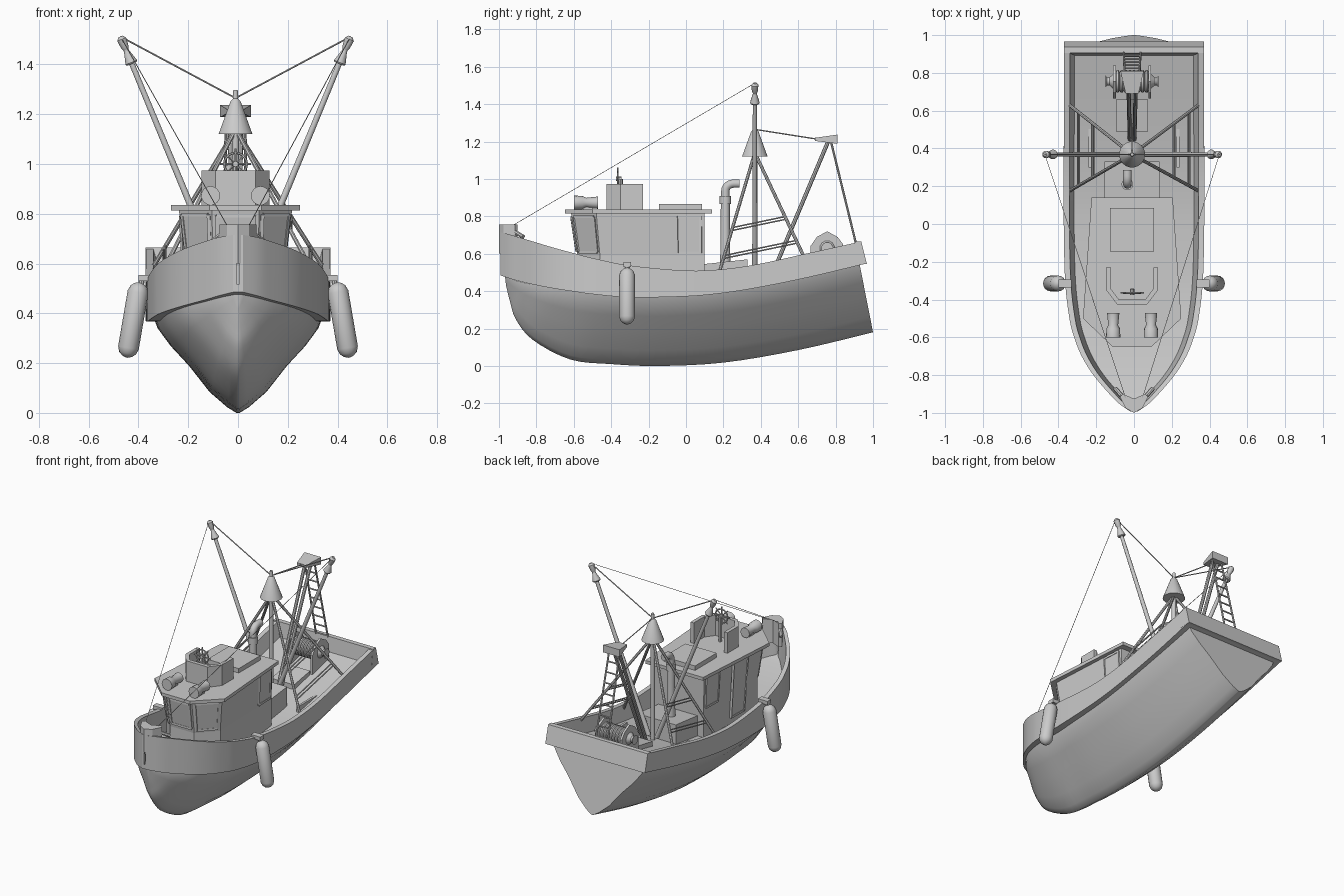
import bpy, math
from mathutils import Vector as V

if "Cube" in bpy.data.objects:
    bpy.data.objects.remove(bpy.data.objects["Cube"])

C = -0.01  # centreline of the upper works


def mesh(name, verts, faces, smooth=0):
    me = bpy.data.meshes.new(name)
    me.from_pydata([tuple(v) for v in verts], [], faces)
    ob = bpy.data.objects.new(name, me)
    bpy.context.collection.objects.link(ob)
    bpy.ops.object.select_all(action='DESELECT')
    bpy.context.view_layer.objects.active = ob
    ob.select_set(True)
    bpy.ops.object.mode_set(mode='EDIT')
    bpy.ops.mesh.select_all(action='SELECT')
    bpy.ops.mesh.normals_make_consistent(inside=False)
    bpy.ops.object.mode_set(mode='OBJECT')
    if smooth:
        bpy.ops.object.shade_smooth_by_angle(angle=math.radians(smooth))
    return ob


def loft(name, rings, smooth=0):
    n = len(rings[0])
    faces = [(i*n+j, i*n+(j+1) % n, (i+1)*n+(j+1) % n, (i+1)*n+j)
             for i in range(len(rings)-1) for j in range(n)]
    faces += [tuple(range(n)), tuple(range((len(rings)-1)*n, len(rings)*n))]
    return mesh(name, [p for r in rings for p in r], faces, smooth)


def prism(name, poly, z0, z1):
    return loft(name, [[(x, y, z) for x, y in poly] for z in (z0, z1)])


def box(name, x0, x1, y0, y1, z0, z1):
    return prism(name, [(x0, y0), (x1, y0), (x1, y1), (x0, y1)], z0, z1)


def turn(name, a, b, prof, n=12):
    """Turned part along a-b; prof lists (fraction, radius)."""
    a, b = V(a), V(b)
    q = (b-a).to_track_quat('Z', 'Y')
    rings = [[a+(b-a)*t+q @ V((r*math.cos(k*math.tau/n+math.pi/4), r*math.sin(k*math.tau/n+math.pi/4), 0))
              for k in range(n)] for t, r in prof]
    return loft(name, rings, 40 if n > 6 else 0)


def rod(name, a, b, r, n=8):
    return turn(name, a, b, [(0, r), (1, r)], n)


def spline(rows, k=4):
    """Catmull-Rom resampling of station rows."""
    out = []
    for i in range(len(rows)-1):
        p = [rows[max(0, min(len(rows)-1, i+d))] for d in (-1, 0, 1, 2)]
        for s in range(k):
            t = s/k
            out.append([.5*(2*b+(c-a)*t+(2*a-5*b+4*c-d)*t*t+(3*b-a-3*c+d)*t**3) for a, b, c, d in zip(*p)])
    return out+[rows[-1]]


def window(name, quad, u0, u1, v0, v1):
    """Framed pane on a wall quad (two bottom corners, two top corners)."""
    a, b, c, d = map(V, quad)
    at = lambda u, v: a.lerp(b, u).lerp(d.lerp(c, u), v)
    p = [at(u0, v0), at(u1, v0), at(u1, v1), at(u0, v1)]
    nrm = (b-a).cross(d-a).normalized()
    nrm *= .004 if nrm.dot(V((a.x+b.x, a.y+b.y+.5, 0))) > 0 else -.004
    loft(name+"_pane", [[q-nrm for q in p], [q+nrm for q in p]])
    for i in range(4):
        rod(name+"_frame", p[i], p[(i+1) % 4], .01, 4)


# Hull: keel y, keel z, sheer y, sheer z, half width
stations = [(-.962, .43, -.968, .48, .012), (-.94, .34, -.92, .46, .085), (-.91, .25, -.84, .44, .16),
            (-.82, .14, -.72, .42, .24), (-.62, .035, -.55, .40, .295), (-.4, .01, -.35, .385, .32),
            (-.15, 0, -.12, .38, .335), (.2, .018, .2, .405, .345), (.6, .085, .57, .47, .345), (1, .18, .925, .56, .34)]
sect = [(0, .02), (.06, .13), (.22, .34), (.5, .59), (.7, .8), (.88, .95), (1, 1)]
rings = []
for yk, zk, ys, zs, w in spline(stations):
    half = [(w*f, yk+(ys-yk)*u, zk+(zs-zk)*u) for u, f in sect]
    rings.append(half+[(-x, y, z) for x, y, z in reversed(half)])
loft("hull", rings, 45)

# Bulwark and deck: y, half width, bottom z, top z
rail = [(-.993, .02, .485, .715), (-.95, .08, .47, .705), (-.9, .13, .455, .69), (-.8, .215, .432, .66),
        (-.7, .277, .413, .63), (-.6, .317, .398, .603), (-.5, .342, .384, .577), (-.3, .365, .367, .537),
        (0, .372, .372, .51), (.2, .372, .39, .517), (.4, .372, .422, .545), (.66, .37, .475, .6), (.965, .37, .548, .665)]
rings = []
for y, w, zb, zt in spline(rail):
    yt = y-.03*max(0, y)
    a, b = max(.008, w-.03), max(.004, w-.055)
    half = [(w, y, zb), (w, yt, zt), (a, yt, zt), (b, yt, zb+.03)]
    rings.append(half+[(-x, yy, z) for x, yy, z in reversed(half)])
loft("bulwark_and_deck", rings, 30)
loft("stern_bulwark", [[(x, .967, .546), (x, .937, .665), (x, .905, .665), (x, .89, .54)] for x in (-.371, .371)])
prism("stem_post", [(0, -1), (.045, -.975), (.075, -.915), (.06, -.9), (0, -.925), (-.06, -.9), (-.075, -.915), (-.045, -.975)], .6, .757)

# Wheelhouse
def outline(r, m, f):
    pts = [r, m, f]
    return [(C+x, y) for x, y in pts]+[(C-x, y) for x, y in reversed(pts)]

low = outline((.19, .10), (.2, -.46), (.09, -.58))
top = outline((.195, .10), (.228, -.48), (.095, -.615))
loft("wheelhouse", [[(x, y, z) for x, y in p] for p, z in ((low, .38), (low, .59), (top, .82))])
prism("wheelhouse_roof", outline((.215, .14), (.26, -.5), (.105, -.648)), .814, .836)
wall = lambda i, j: [(*low[i], .59), (*low[j], .59), (*top[j], .82), (*top[i], .82)]
window("front_window", wall(2, 3), .1, .9, .12, .88)
for i, j in ((2, 1), (3, 4)):
    window("corner_window", wall(i, j), .1, .9, .08, .9)
for i, j in ((0, 1), (5, 4)):
    window("side_window", wall(i, j), .04, .26, .06, .92)
window("left_door", [(*low[5], .42), (*low[4], .42), (*top[4], .82), (*top[5], .82)], .5, .74, .05, .93)
box("roof_hatch", C-.117, C+.117, -.145, .085, .83, .866)

# Upper steering station: U-shaped wall, wheel
U = [(.137, -.23), (.137, -.35), (.08, -.425), (-.08, -.425), (-.137, -.35), (-.137, -.23),
     (-.113, -.23), (-.113, -.342), (-.07, -.4), (.07, -.4), (.113, -.342), (.113, -.23)]
prism("steering_wall", [(C+x, y) for x, y in U], .83, .974)
hub = V((C, -.365, 1.0))
bpy.ops.mesh.primitive_torus_add(location=hub, rotation=(math.pi/2, 0, 0), major_radius=.045, minor_radius=.005,
                                 major_segments=24, minor_segments=6)
bpy.context.object.name = "steering_wheel"
for k in range(8):
    a = k*math.tau/8
    rod("wheel_spoke", hub, hub+V((math.cos(a), 0, math.sin(a)))*.062, .004, 6)
rod("wheel_hub", hub-V((0, .01, 0)), hub+V((0, .02, 0)), .012)
rod("wheel_column", (C, -.35, .83), (C, -.35, 1.0), .012)

for s in (-1, 1):
    x = C+s*.1
    # Searchlights
    turn("searchlight", (x, -.6, .873), (x, -.47, .873), [(0, .032), (0, .038), (.35, .036), (.5, .026), (1, .033)], 16)
    box("searchlight_foot", x-.012, x+.012, -.55, -.5, .83, .86)
    # Fenders
    capsule = [(0, .004), (.02, .02), (.06, .034), (.13, .042), (.87, .042), (.94, .034), (.98, .02), (1, .004)]
    turn("fender", (s*.447, -.315, .222), (s*.395, -.315, .525), capsule, 16)
    box("fender_bracket", *sorted((s*.33, s*.4)), -.335, -.295, .53, .555)
    rod("fender_rope", (s*.39, -.315, .51), (s*.385, -.315, .55), .012)
    # Mast stays with cross rods
    peak = V((C, .368, 1.14))
    aft, fore = V((s*.342, .63, .585)), V((s*.342, .175, .49))
    rod("mast_stay", aft, peak, .009)
    rod("mast_stay", fore, peak, .009)
    for t in (.13, .36):
        for d in (0, .025):
            rod("stay_cross_rod", fore.lerp(peak, t+d), aft.lerp(peak, t+d), .004, 6)
    # Outrigger booms with tips and rigging
    foot, tip = V((C+s*.03, .368, .47)), V((C+s*.462, .368, 1.512))
    turn("boom", foot, foot.lerp(tip, .96), [(0, .015), (1, .011)])
    turn("boom_tip", foot.lerp(tip, .895), tip, [(0, .022), (.05, .026), (.5, .01), (.6, .016), (.9, .02), (1, .01)])
    rod("tip_line", tip, (C, .368, 1.265), .0035, 6)
    rod("bow_line", tip, (s*.045, -.92, .755), .0018, 4)
    # Deck boards and bow cleats
    box("deck_board", *sorted((s*.225, s*.24)), .3, .55, .42, .475)
    rod("bow_cleat", (s*.1, -.87, .69), (s*.065, -.91, .715), .012)

# Mast with cone
rod("mast", (C, .368, .43), (C, .368, 1.2), .014, 12)
turn("mast_cone", (C, .368, 1.12), (C, .368, 1.298), [(0, .069), (.75, .02), (.8, .011), (1, .009)], 20)

# Exhaust pipe
turn("exhaust_base", (-.035, .21, .46), (-.035, .21, .91), [(0, .032), (.35, .026), (.9, .024), (.9, .031), (1, .031)], 16)
cu = bpy.data.curves.new("exhaust_elbow", 'CURVE')
cu.dimensions, cu.bevel_depth, cu.bevel_resolution, cu.use_fill_caps = '3D', .023, 3, True
path = [(.21, .88)]+[(.255-.045*math.cos(a), .935+.04*math.sin(a)) for a in [k*math.pi/12 for k in range(7)]]+[(.287, .975)]
sp = cu.splines.new('POLY')
sp.points.add(len(path)-1)
for p, (y, z) in zip(sp.points, path):
    p.co = (-.035, y, z, 1)
bpy.context.collection.objects.link(bpy.data.objects.new("exhaust_elbow", cu))

# Deck hatches
loft("engine_hatch", [[(x, .1, .4), (x, .33, .42), (x, .33, .57), (x, .1, .545)] for x in (C-.145, C+.145)])
loft("fish_hatch", [[(x, .49, .45), (x, .66, .48), (x, .66, .535), (x, .49, .505)] for x in (C-.085, C+.085)])

# Stern gantry: head, raking legs, ladder
loft("gantry_head", [[(C-w, y, z0), (C+w, y, z0), (C+w, y, z1), (C-w, y, z1)]
                     for y, w, z0, z1 in ((.69, .034, 1.203, 1.22), (.81, .062, 1.188, 1.237))])
for s in (-1, 1):
    rod("gantry_leg", (C+s*.012, .44, .44), (C+s*.02, .76, 1.2), .011)
    rod("ladder_rail", (C+s*.038, .775, 1.2), (C+s*.045, .922, .6), .006)
for k in range(8):
    t = .12+k*.11
    y, z = .775+.147*t, 1.2-.6*t
    rod("ladder_rung", (C-.042, y, z), (C+.042, y, z), .005, 6)
rod("gantry_line", (C, .368, 1.265), (C, .7, 1.213), .0035, 6)

# Winch: cheeks, drum, rope turns
cheek = [(.665, .5), (.665, .64), (.7, .69), (.755, .72), (.81, .69), (.84, .65), (.84, .51)]
for s in (-1, 1):
    loft("winch_cheek", [[(C+s*x, y, z) for y, z in cheek] for x in (.086, .1)])
    turn("winch_end", (C+s*.1, .755, .63), (C+s*.14, .755, .63), [(0, .04), (.5, .022), (.8, .022), (1, .032)], 12)
rod("winch_drum", (C-.09, .755, .63), (C+.09, .755, .63), .035, 16)
for k in range(8):
    x = C-.077+k*.022
    turn("winch_rope", (x-.011, .755, .63), (x+.011, .755, .63), [(0, .05), (.3, .06), (.7, .06), (1, .05)], 16)
